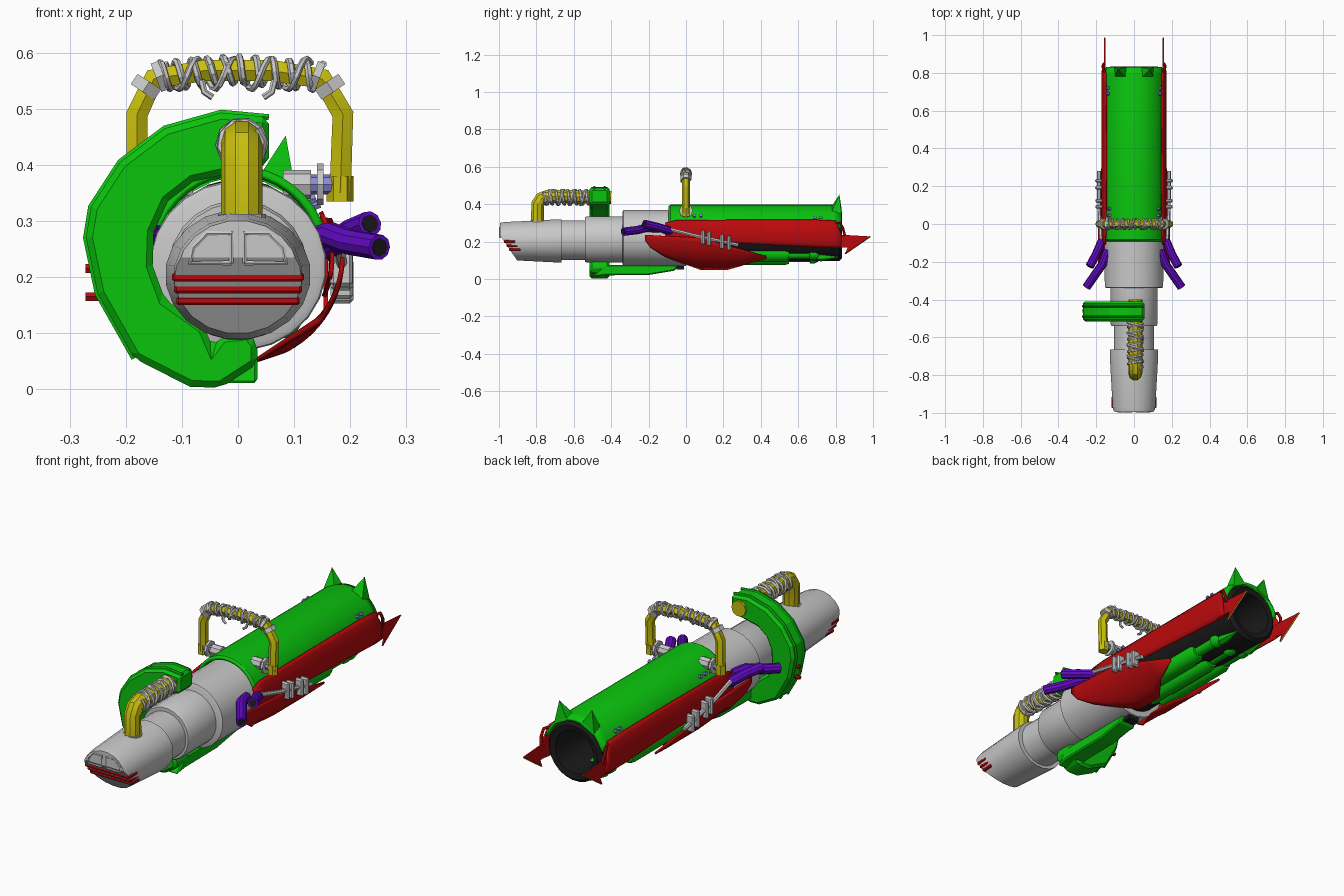
import bpy, bmesh, math
from mathutils import Vector, Matrix

old = bpy.data.objects.get("Cube")
if old:
    bpy.data.objects.remove(old, do_unlink=True)


def material(name, *rgb):
    m = bpy.data.materials.new(name)
    m.use_nodes = True
    m.diffuse_color = (*rgb, 1)
    m.node_tree.nodes["Principled BSDF"].inputs["Base Color"].default_value = (*rgb, 1)
    return m


GREY = material("light grey", .58, .58, .58)
GREEN = material("green", .003, .55, .004)
RED = material("red", .5, .003, .004)
YELLOW = material("yellow", .58, .52, .004)
PURPLE = material("purple", .12, .003, .55)
BLUE = material("pale blue", .25, .25, .68)
BLACK = material("black", .01, .01, .01)
ORANGE = material("orange", .7, .22, .01)


def finish(name, bm, mat, bevel=0, solid=0):
    bmesh.ops.recalc_face_normals(bm, faces=bm.faces)
    me = bpy.data.meshes.new(name)
    bm.to_mesh(me)
    bm.free()
    me.materials.append(mat)
    ob = bpy.data.objects.new(name, me)
    bpy.context.collection.objects.link(ob)
    if solid:
        mod = ob.modifiers.new("thickness", 'SOLIDIFY')
        mod.thickness, mod.offset = solid, 0
    if bevel:
        mod = ob.modifiers.new("edge", 'BEVEL')
        mod.width, mod.segments = bevel, 1
    else:
        me.polygons.foreach_set("use_smooth", [True] * len(me.polygons))
        me.set_sharp_from_angle(angle=math.radians(32))
    return ob


def prism(name, pts, axis, a, b, mat, bevel=0):
    """Extrude a flat outline along x, or along y, from a to b."""
    bm = bmesh.new()
    put = (lambda p, d: (d, p[0], p[1])) if axis == 'x' else (lambda p, d: (p[0], d, p[1]))
    face = bm.faces.new([bm.verts.new(put(p, a)) for p in pts])
    out = bmesh.ops.extrude_face_region(bm, geom=[face])
    shift = Vector(put((0, 0), b - a))
    bmesh.ops.translate(bm, vec=shift, verts=[v for v in out["geom"] if isinstance(v, bmesh.types.BMVert)])
    return finish(name, bm, mat, bevel)


def box(name, lo, hi, mat, bevel=0):
    outline = [(lo[0], lo[2]), (hi[0], lo[2]), (hi[0], hi[2]), (lo[0], hi[2])]
    return prism(name, outline, 'y', lo[1], hi[1], mat, bevel)


def rings(profile, zc, n=20, xs=1.0, cx=0.0, caps=True):
    """Loft circles along y; profile holds (y, radius)."""
    bm = bmesh.new()
    loops = []
    for y, r in profile:
        angles = [math.tau * (i + .5) / n for i in range(n)]
        loops.append([bm.verts.new((cx + xs * r * math.cos(a), y, zc + r * math.sin(a))) for a in angles])
    for p, q in zip(loops, loops[1:]):
        for i in range(n):
            bm.faces.new((p[i], p[(i + 1) % n], q[(i + 1) % n], q[i]))
    if caps:
        bm.faces.new(loops[0])
        bm.faces.new(loops[-1])
    return bm


def tube(name, pts, r, mat, sides=2, caps=True):
    cu = bpy.data.curves.new(name, 'CURVE')
    cu.dimensions, cu.bevel_depth, cu.bevel_resolution = '3D', r, sides
    cu.use_fill_caps = caps
    sp = cu.splines.new('POLY')
    sp.points.add(len(pts) - 1)
    for p, co in zip(sp.points, pts):
        p.co = (*co, 1)
    tmp = bpy.data.objects.new(name, cu)
    bpy.context.collection.objects.link(tmp)
    dg = bpy.context.evaluated_depsgraph_get()
    me = bpy.data.meshes.new_from_object(tmp.evaluated_get(dg))
    bpy.data.objects.remove(tmp, do_unlink=True)
    bm = bmesh.new()
    bm.from_mesh(me)
    bpy.data.meshes.remove(me)
    return finish(name, bm, mat)


def wrap(name, a, b, r, turns, thick, phase=0):
    """Cord wound around the line from a to b."""
    a, b = Vector(a), Vector(b)
    d = (b - a).normalized()
    u = d.orthogonal().normalized()
    v = d.cross(u)
    pts, n = [], int(abs(turns) * 10)
    for i in range(n + 1):
        t = i / n
        ang = phase + math.tau * turns * t
        pts.append(a.lerp(b, t) + r * (u * math.cos(ang) + v * math.sin(ang)))
    tube(name, pts, thick, GREY, 1)


def side_plate(name, stations, R, zc, s, mat):
    """Curved plate on the flank; stations hold (y, top z, bottom z)."""
    bm = bmesh.new()
    cols = []
    for y, zt, zb in stations:
        zs = [zt + (zb - zt) * k / 8 for k in range(9)]
        cols.append([bm.verts.new((s * math.sqrt(max(R * R - (z - zc) ** 2, 0)), y, z)) for z in zs])
    for p, q in zip(cols, cols[1:]):
        for k in range(8):
            bm.faces.new((p[k], p[k + 1], q[k + 1], q[k]))
    return finish(name, bm, mat, solid=.008)


# Stepped grey barrel
finish("rear_collar", rings([(-.34, .14), (-.335, .15), (0, .152)], .22, 24, 1.04), GREY)
finish("middle_collar", rings([(-.54, .12), (-.53, .125), (-.32, .125)], .212, 24), GREY)
finish("neck", rings([(-.69, .107), (-.52, .107)], .208, 24), GREY)

# Snout with its lower front sliced back
bm = rings([(-.995, .097), (-.97, .102), (-.70, .116), (-.665, .116)], .204, 20, 1.12)
cut = bmesh.ops.bisect_plane(bm, geom=bm.verts[:] + bm.edges[:] + bm.faces[:], plane_co=(0, -.995, .235),
                             plane_no=(0, -.125, -.085), clear_outer=True)
bmesh.ops.holes_fill(bm, edges=[e for e in bm.edges if e.is_boundary], sides=0)
finish("snout", bm, GREY)
for k in range(3):
    z = .2 - k * .021
    y = -.962 + k * .014
    box("grille_bar", (-.118 + .004 * k, y - .012, z - .008), (.118 - .004 * k, y + .05, z + .008), RED, .004)
for s in (1, -1):
    pts = [(.012, .225), (.085, .225), (.08, .252), (.055, .278), (.012, .278)]
    loop = [(s * x, -.994, z) for x, z in pts]
    tube("window_frame", loop + loop[:1], .005, GREY, 1)

# Black bore, open at the rear
bore = [(-.05, .14), (.82, .14), (.835, .125), (.83, .1), (.6, .09), (.59, .02)]
finish("bore", rings(bore, .235, 24), BLACK)

# Green upper shell
bm = bmesh.new()
cols = []
for k in range(17):
    a = math.radians(15 + 150 * k / 16)
    cols.append([bm.verts.new((r * math.cos(a), y, .235 + r * math.sin(a)))
                 for y, r in ((-.09, .15), (-.08, .157), (.79, .157), (.83, .148))])
for p, q in zip(cols, cols[1:]):
    for k in range(3):
        bm.faces.new((p[k], p[k + 1], q[k + 1], q[k]))
finish("upper_shell", bm, GREEN, solid=.012)

for s in (1, -1):
    # Ear-like fins at the rear of the shell
    bm = bmesh.new()
    base = [bm.verts.new((s * x, y, z)) for x, y, z in
            ((.035, .77, .375), (.105, .77, .34), (.105, .832, .34), (.035, .832, .375))]
    tip = bm.verts.new((s * .085, .82, .452))
    bm.faces.new(base)
    for i in range(4):
        bm.faces.new((base[i], base[(i + 1) % 4], tip))
    finish("rear_fin", bm, GREEN)

    # Red flank plates
    side_plate("upper_flank", [(-.11, .3, .2), (-.05, .314, .2), (.3, .316, .19), (.7, .316, .17),
                               (.8, .312, .165), (.83, .24, .168)], .168, .235, s, RED)
    side_plate("lower_flank", [(-.22, .236, .21), (-.19, .235, .17), (-.11, .23, .12), (.08, .22, .052),
                               (.22, .18, .052), (.31, .155, .078), (.43, .122, .112)], .186, .235, s, RED)
    # Barbed tail
    tail = [(.78, .235), (.85, .236), (.985, .228), (.85, .135), (.865, .17), (.78, .168)]
    prism("tail_barb", tail, 'x', s * .152, s * .16, RED)
    tube("tail_edge", [(s * .156, y, z) for y, z in tail[2:4]], .004, ORANGE, 0)
    tube("tail_hook", [(s * .15, .79, .3), (s * .163, .825, .3), (s * .165, .84, .27), (s * .158, .85, .23)],
         .007, RED, 1)

    # Linkage rod with finned discs
    rod = [Vector((s * .172, -.12, .275)), Vector((s * .184, .05, .232)), Vector((s * .186, .28, .182))]
    tube("link_rod", rod, .01, GREY, 1)
    for t in (.18, .32, .62, .78):
        c = rod[1].lerp(rod[2], t)
        box("link_disc", (c.x - .02, c.y - .01, c.z - .04), (c.x + .02, c.y + .01, c.z + .04), GREY, .006)

    # Purple hoses
    for path in ([(.14, -.07, .25), (.175, -.1, .262), (.2, -.16, .28), (.235, -.225, .295)],
                 [(.14, -.14, .268), (.165, -.21, .275), (.2, -.26, .262), (.252, -.335, .253)]):
        hose = [Vector((s * x, y, z)) for x, y, z in path]
        tube("hose", hose, .023, PURPLE, 3)
        d = (hose[-1] - hose[-2]).normalized()
        tube("hose_mouth", [hose[-1] - d * .01, hose[-1] + d * .002], .016, BLACK, 2)

    # Carry handle mounts
    tube("mount_arm", [(s * .08, 0, .365), (s * .13, 0, .365)], .026, GREY)
    tube("mount_pin", [(s * .12, 0, .365), (s * .175, 0, .365)], .018, BLUE)
    tube("mount_disc", [(s * .141, 0, .365), (s * .152, 0, .365)], .037, GREY)
    tube("mount_foot", [(s * .182, 0, .335), (s * .182, 0, .38)], .024, YELLOW, 1)

    # Small bolts on the shell
    for y, z in ((.045, .333), (.08, .333), (.69, .323), (.72, .323)):
        x = math.sqrt(.16 ** 2 - (z - .235) ** 2)
        tube("shell_bolt", [(s * (x - .01), y, z), (s * (x + .012), y, z + .008)], .009, BLUE, 1)

# Wrapped carry handle
grip = [(.182, .35), (.187, .49), (.15, .553), (.06, .568), (-.06, .568), (-.15, .553), (-.18, .49), (-.18, .35)]
tube("carry_handle", [(x, 0, z) for x, z in grip], .022, YELLOW, 1)
wrap("grip_wrap", (-.14, 0, .558), (0, 0, .57), .024, 5, .0065)
wrap("grip_wrap", (0, 0, .57), (.15, 0, .556), .024, 5, .0065, 1)
wrap("grip_cross_wrap", (-.13, 0, .562), (.13, 0, .562), .027, -4, .006)
for s in (1, -1):
    tube("grip_clamp", [(s * .133, 0, .56), (s * .146, 0, .555)], .031, GREY, 1)
    tube("grip_clamp", [(s * .158, 0, .548), (s * .17, 0, .53)], .029, GREY, 1)
    tube("wrap_end", [(s * .065, -.02, .55), (s * .06, -.025, .53), (s * .045, -.025, .52)], .006, GREY, 1)

# Front pipe handle
front = [(.007, -.793, .29), (.007, -.793, .4), (.007, -.775, .43), (.007, -.74, .442), (.007, -.4, .437)]
tube("front_pipe", front, .037, YELLOW, 3)
tube("pipe_base", [(.007, -.793, .295), (.007, -.793, .312)], .043, GREY, 3)
wrap("pipe_wrap", (.007, -.76, .437), (.007, -.5, .437), .037, 8, .009)
wrap("pipe_cross_wrap", (.007, -.74, .437), (.007, -.5, .437), .04, -4, .008, 2)

# Curved green guard around one side
guard = [(.055, .485), (-.03, .493), (-.13, .465), (-.21, .405), (-.262, .325), (-.271, .27), (-.25, .17),
         (-.185, .055), (-.085, .004), (-.03, .003), (.035, .045), (.035, .08), (.02, .1), (-.03, .095),
         (-.045, .075), (-.06, .11), (-.13, .16), (-.152, .22), (-.15, .28), (-.125, .335), (-.08, .37), (.055, .4)]
prism("guard", guard, 'y', -.515, -.41, GREEN, .012)
outer = guard[:8]
rib = [(x * 1.0, z) for x, z in outer]
for y in (-.49, -.435):
    tube("guard_rib", [(x, y, z) for x, z in rib], .006, GREEN, 1)
for z in (.215, .165):
    tube("guard_peg", [(-.24, -.46, z), (-.272, -.46, z)], .009, RED, 1)
keel = [(-.5, .01), (-.44, .02), (-.2, .022), (-.06, .045), (-.04, .075), (-.44, .075)]
prism("keel", keel, 'x', -.05, .035, GREEN, .006)
box("keel_socket", (-.035, -.05, .05), (.02, -.01, .085), BLACK)

# Green canisters beneath the bore
can = [(.1, .025), (.12, .042), (.53, .042), (.55, .034), (.552, .025), (.66, .025), (.664, .032),
       (.69, .032), (.71, .02)]
for x, z in ((-.075, .132), (0, .115), (.075, .132)):
    finish("canister", rings(can, z, 12, cx=x), GREEN)
for x in (-.075, .075):
    finish("canister_spike", rings([(.69, .012), (.72, .024), (.82, .002)], .118, 6, cx=x), GREEN)
box("canister_cradle", (-.09, .2, .1), (.09, .5, .16), GREEN, .01)
